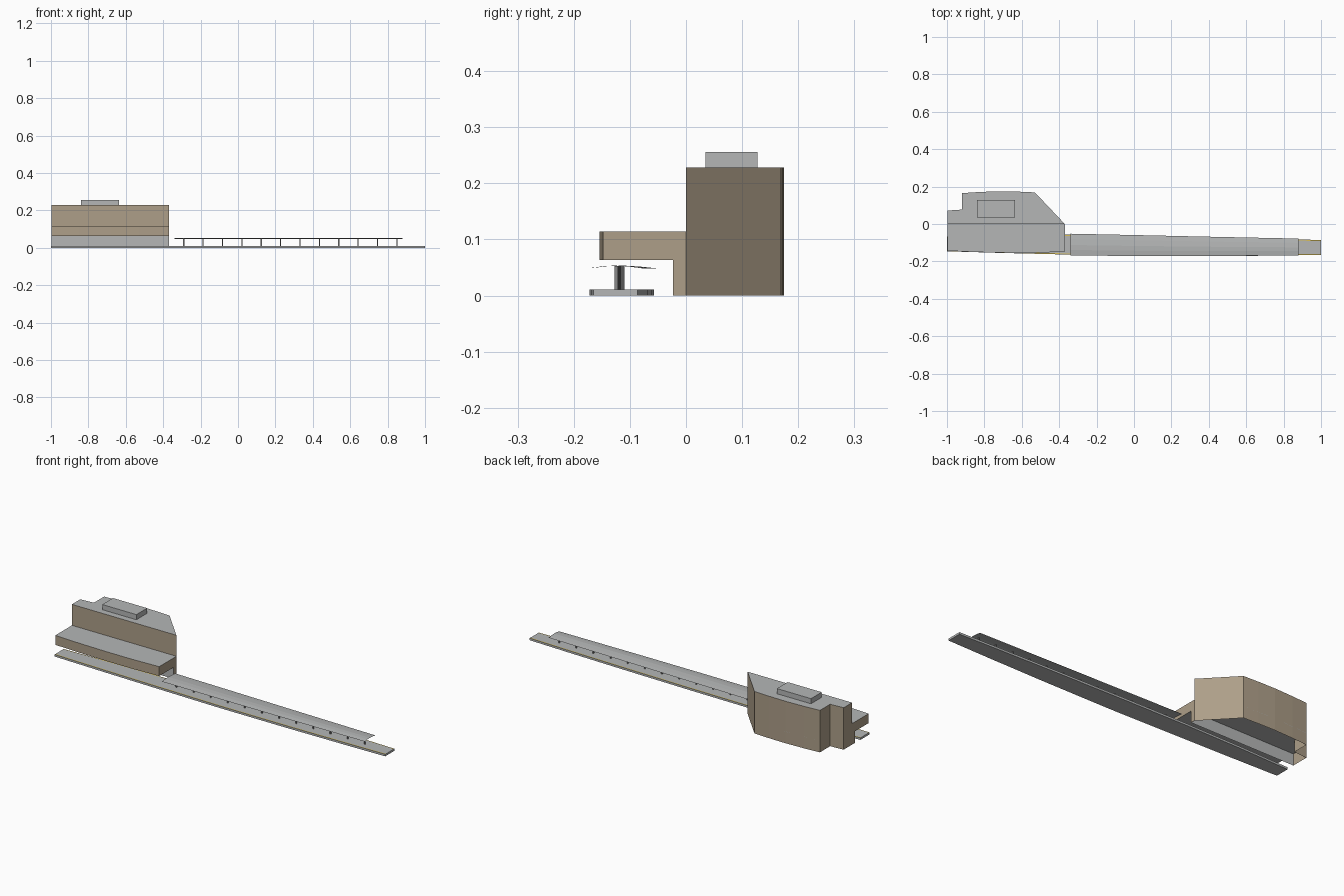
import bpy, bmesh

if "Cube" in bpy.data.objects:
    bpy.data.objects.remove(bpy.data.objects["Cube"])

def material(name, col):
    m = bpy.data.materials.new(name)
    m.diffuse_color = (*col, 1)
    m.use_nodes = True
    m.node_tree.nodes["Principled BSDF"].inputs["Base Color"].default_value = m.diffuse_color
    return m

BROWN = material("tan wall", (0.42, 0.345, 0.25))
GREY = material("concrete grey", (0.46, 0.47, 0.47))
DARK = material("column grey", (0.25, 0.25, 0.25))
YELLOW = material("edge yellow", (0.70, 0.52, 0.10))

def prism(name, pts, z0, z1, side=GREY, cap=GREY, top=True, bottom=True, skip=()):
    """Extruded outline (counter-clockwise); edges listed in skip get no wall."""
    bm = bmesh.new()
    lo = [bm.verts.new((x, y, z0)) for x, y in pts]
    hi = [bm.verts.new((x, y, z1)) for x, y in pts]
    n = len(pts)
    for i in range(n):
        if i not in skip:
            j = (i + 1) % n
            bm.faces.new((lo[i], lo[j], hi[j], hi[i]))
    for flag, face in ((top, hi), (bottom, lo[::-1])):
        if flag:
            bm.faces.new(face).material_index = 1
    return finish(name, bm, (side, cap))

def finish(name, bm, mats):
    me = bpy.data.meshes.new(name)
    bm.to_mesh(me)
    bm.free()
    for m in mats:
        me.materials.append(m)
    ob = bpy.data.objects.new(name, me)
    bpy.context.collection.objects.link(ob)
    return ob

def strip(name, rows, mat):
    """Sheet through successive rows of points."""
    bm = bmesh.new()
    vs = [[bm.verts.new(p) for p in r] for r in rows]
    for a, b in zip(vs, vs[1:]):
        for i in range(len(a) - 1):
            bm.faces.new((a[i], b[i], b[i + 1], a[i + 1]))
    return finish(name, bm, (mat,))

def lerp(table, x):
    for (x0, *a), (x1, *b) in zip(table, table[1:]):
        if x <= x1:
            t = (x - x0) / (x1 - x0)
            return [p + (q - p) * t for p, q in zip(a, b)]
    return list(table[-1][1:])

# tall station block: open underneath, front wall only above the canopy slab
X0, X1 = -0.998, -0.37
hall = [(X0, 0), (X1, 0), (-0.53, 0.169), (-0.62, 0.173), (-0.72, 0.175),
        (-0.83, 0.171), (-0.92, 0.165), (-0.92, 0.077), (X0, 0.072)]
prism("hall_walls", hall, 0, 0.228, BROWN, GREY, bottom=False, skip=(0,))
strip("hall_front_wall", [[(X0, 0, 0.063), (X0, 0, 0.228)],
                          [(X1, 0, 0.063), (X1, 0, 0.228)]], BROWN)
prism("hall_ceiling", hall, 0.063, 0.064, GREY, GREY, top=False)

# roof plant box
prism("roof_box", [(-0.84, 0.035), (-0.635, 0.035), (-0.635, 0.127), (-0.84, 0.127)],
      0.228, 0.256)

# projecting upper slab
prism("front_overhang", [(X0, -0.143), (-0.85, -0.150), (-0.68, -0.154), (-0.53, -0.154),
                         (X1, -0.148), (X1, 0), (X0, 0)], 0.063, 0.114, BROWN, GREY)

# recessed lower front: grey wall with tan ends
strip("recessed_front", [[(X0, -0.023, 0), (X0, -0.023, 0.063)],
                         [(X1, -0.023, 0), (X1, -0.023, 0.063)]], GREY)
for x, side in ((X0, "left"), (X1, "right")):
    strip("recess_end_" + side, [[(x, -0.023, 0), (x, -0.023, 0.063)],
                                 [(x, 0, 0), (x, 0, 0.063)]], BROWN)

# gently curved platform: x, front y, back y
plat = [(-1, -0.146, -0.068), (-0.7, -0.155, -0.060), (-0.37, -0.163, -0.057),
        (0, -0.171, -0.061), (0.4, -0.172, -0.069), (0.75, -0.169, -0.078),
        (1, -0.165, -0.086)]
prism("platform", [(x, f) for x, f, b in plat] + [(x, b) for x, f, b in plat[::-1]],
      0, 0.011)
for name, k, s in (("front", 1, 1), ("back", 2, -1)):
    strip("platform_line_" + name,
          [sorted([(p[0], p[k] + s * 0.001, 0.0115), (p[0], p[k] + s * 0.006, 0.0115)])
           for p in plat], YELLOW)

# thin arched canopy: x, front y, back y
shelter = [(-0.34, -0.168, -0.052), (0, -0.171, -0.059), (0.4, -0.171, -0.068),
           (0.88, -0.168, -0.078)]
arch = [(0, 0.049), (0.25, 0.0525), (0.48, 0.0535), (0.75, 0.0515), (1, 0.0485)]
strip("canopy_roof", [[(x, f + (b - f) * t, z) for t, z in arch]
                      for x, f, b in shelter], GREY)

# canopy columns
for i in range(12):
    x = -0.29 + i * 0.1036
    f, b = lerp(shelter, x)
    y = f + (b - f) * 0.48
    r = 0.003
    prism("canopy_column_%02d" % (i + 1),
          [(x - r, y - r), (x + r, y - r), (x + r, y + r), (x - r, y + r)],
          0.011, 0.053, DARK, DARK)
